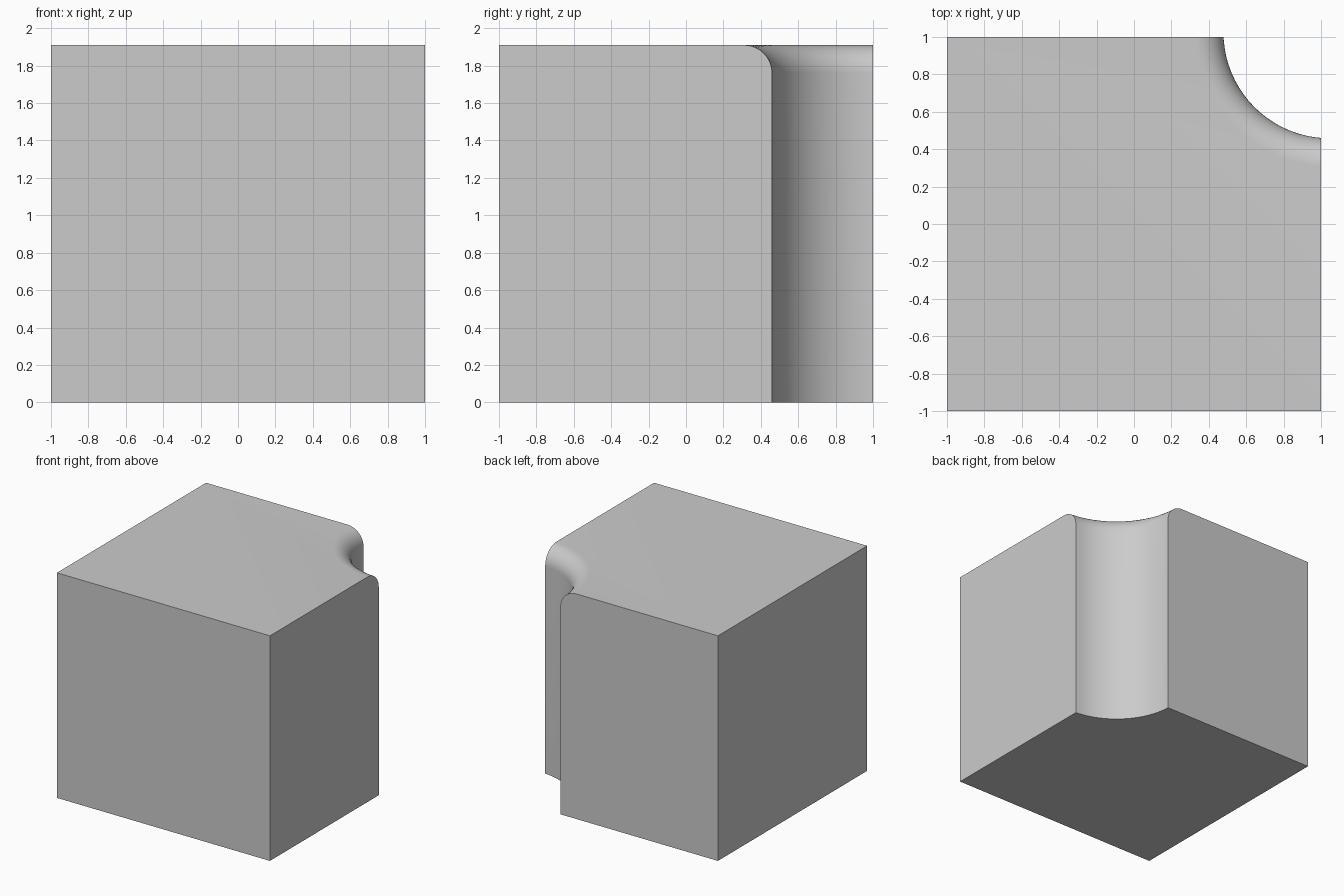
import bpy, bmesh
from math import pi, sin, cos

if "Cube" in bpy.data.objects:
    bpy.data.objects.remove(bpy.data.objects["Cube"])

H = 1.91                      # block height
CX, CY, R = 1.045, 1.025, 0.567   # notch axis and radius
F = 0.15                      # rounding radius at the top of the notch


def new_object(name, bm):
    mesh = bpy.data.meshes.new(name)
    bmesh.ops.recalc_face_normals(bm, faces=bm.faces)
    bm.to_mesh(mesh)
    bm.free()
    obj = bpy.data.objects.new(name, mesh)
    bpy.context.collection.objects.link(obj)
    return obj


# Main block
bm = bmesh.new()
bmesh.ops.create_cube(bm, size=1)
for v in bm.verts:
    v.co = (v.co.x * 2, v.co.y * 2, (v.co.z + 0.5) * H)
block = new_object("corner_block", bm)

# Lathed cutter: straight shaft flaring out to meet the top face
profile = [(R, -0.2)]
for i in range(13):
    a = pi / 2 * i / 12
    profile.append((R + F * (1 - cos(a)), H - F + F * sin(a)))
profile.append((R + F, H + 0.2))
N = 80
bm = bmesh.new()
rings = [[bm.verts.new((CX + r * cos(2 * pi * k / N), CY + r * sin(2 * pi * k / N), z))
          for k in range(N)] for r, z in profile]
for lo, hi in zip(rings, rings[1:]):
    for k in range(N):
        j = (k + 1) % N
        bm.faces.new((lo[k], lo[j], hi[j], hi[k]))
bm.faces.new(rings[0])
bm.faces.new(rings[-1])
cutter = new_object("notch_cutter", bm)
cutter.hide_render = True

# Cut the notch, then smooth its curved walls
bpy.context.view_layer.objects.active = block
block.select_set(True)
mod = block.modifiers.new("notch", 'BOOLEAN')
mod.operation = 'DIFFERENCE'
mod.solver = 'EXACT'
mod.object = cutter
bpy.ops.object.modifier_apply(modifier=mod.name)
bpy.data.objects.remove(cutter)
bpy.ops.object.shade_smooth_by_angle(angle=0.5)
